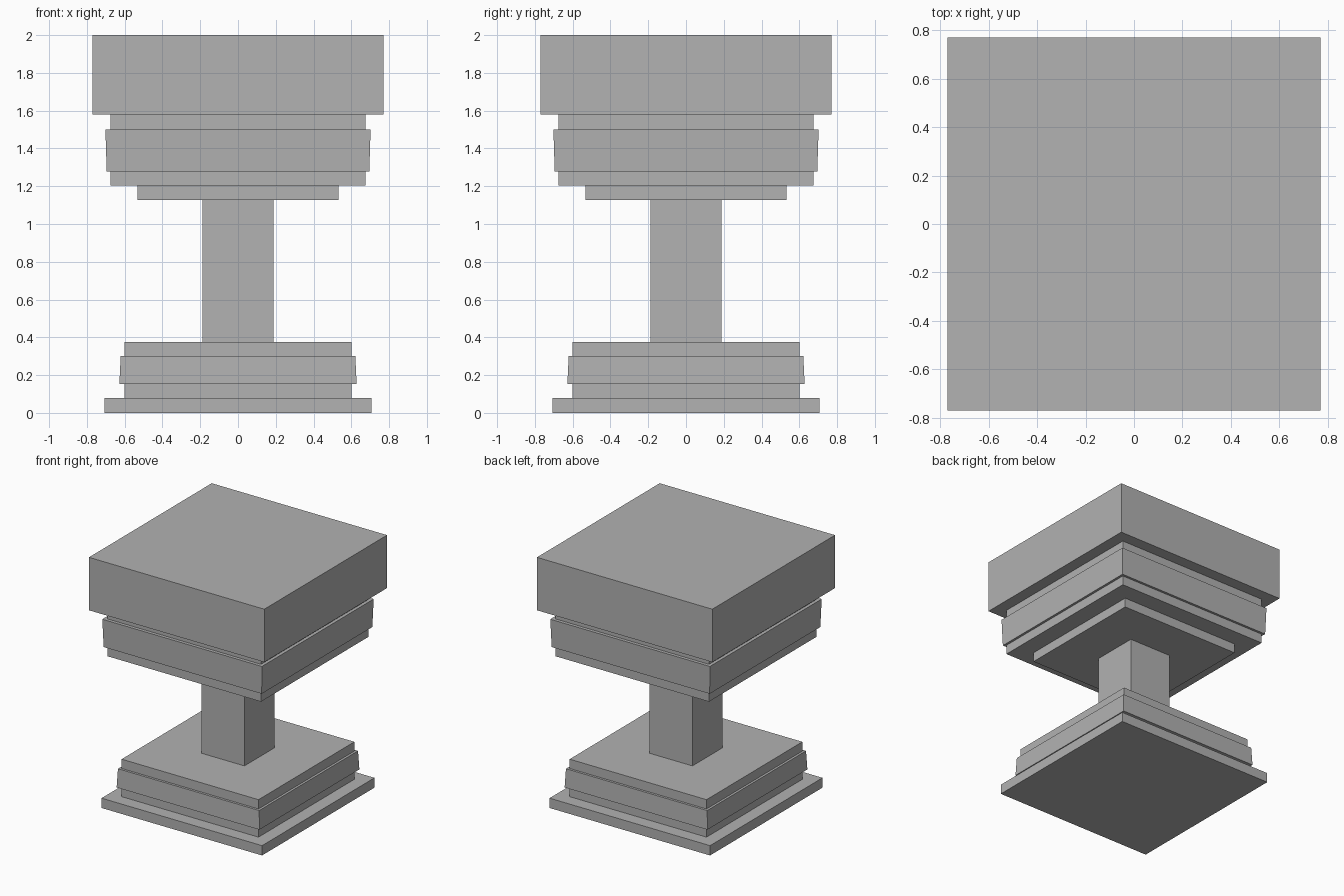
import bpy
import bmesh

cube = bpy.data.objects.get("Cube")
if cube:
    bpy.data.objects.remove(cube, do_unlink=True)

# Single stone colour
stone = bpy.data.materials.new("grey stone")
stone.use_nodes = True
GREY = (0.445, 0.445, 0.445, 1.0)
stone.diffuse_color = GREY
stone.node_tree.nodes["Principled BSDF"].inputs["Base Color"].default_value = GREY


def block(name, z0, z1, low, high=None):
    """Square block from z0 to z1 with half widths at its bottom and top."""
    high = low if high is None else high
    bm = bmesh.new()
    bmesh.ops.create_cube(bm, size=2)
    for v in bm.verts:
        top = v.co.z > 0
        half = high if top else low
        v.co.x *= half
        v.co.y *= half
        v.co.z = z1 if top else z0
    mesh = bpy.data.meshes.new(name)
    bm.to_mesh(mesh)
    bm.free()
    mesh.materials.append(stone)
    obj = bpy.data.objects.new(name, mesh)
    bpy.context.collection.objects.link(obj)


# Stepped base
block("base_plinth", 0, 0.078, 0.706)
block("base_lower_step", 0.078, 0.154, 0.602)
block("base_band", 0.154, 0.302, 0.628, 0.621)
block("base_upper_step", 0.302, 0.376, 0.602)

# Column
block("column", 0.376, 1.128, 0.189)

# Stepped capital
block("capital_collar", 1.128, 1.203, 0.533)
block("capital_lower_step", 1.203, 1.278, 0.676)
block("capital_band", 1.278, 1.5, 0.695, 0.702)
block("capital_upper_step", 1.5, 1.579, 0.676)
block("top_slab", 1.579, 2.0, 0.771)
